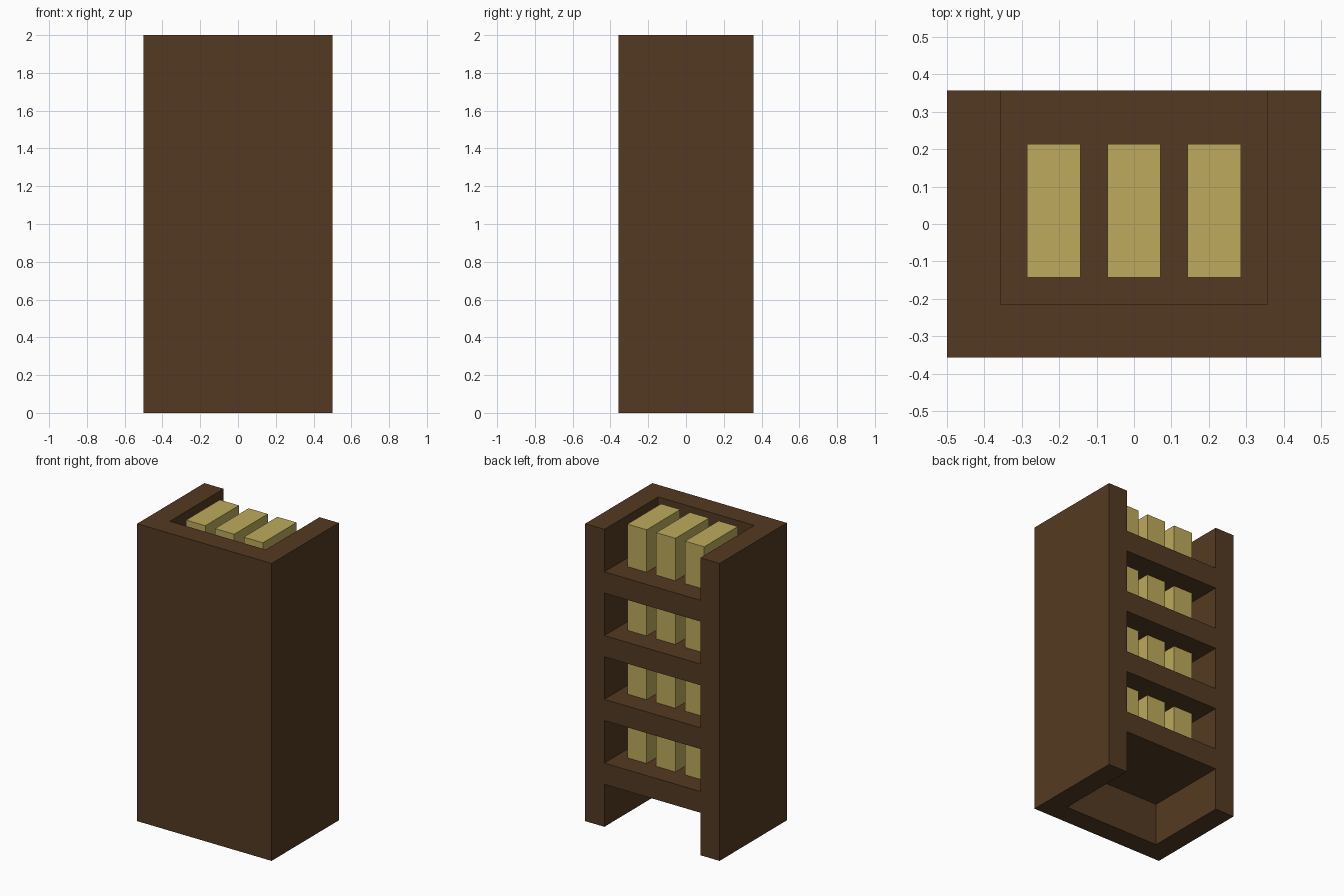
import bpy
import bmesh

if "Cube" in bpy.data.objects:
    bpy.data.objects.remove(bpy.data.objects["Cube"], do_unlink=True)

U = 1 / 14  # grid unit: the bookcase is 14 wide, 10 deep and 28 high


def make_material(name, rgb):
    mat = bpy.data.materials.new(name)
    mat.use_nodes = True
    mat.diffuse_color = (*rgb, 1)
    bsdf = next(n for n in mat.node_tree.nodes if n.type == 'BSDF_PRINCIPLED')
    bsdf.inputs["Base Color"].default_value = (*rgb, 1)
    return mat


def prism(name, outline, z0, z1, mat):
    """Extrude a counter-clockwise outline (grid units) from z0 to z1."""
    bm = bmesh.new()
    base = bm.faces.new([bm.verts.new((x * U, y * U, z0 * U)) for x, y in outline])
    top = bmesh.ops.extrude_face_region(bm, geom=[base])
    verts = [g for g in top["geom"] if isinstance(g, bmesh.types.BMVert)]
    bmesh.ops.translate(bm, verts=verts, vec=(0, 0, (z1 - z0) * U))
    bmesh.ops.recalc_face_normals(bm, faces=bm.faces)
    mesh = bpy.data.meshes.new(name)
    bm.to_mesh(mesh)
    bm.free()
    mesh.materials.append(mat)
    obj = bpy.data.objects.new(name, mesh)
    bpy.context.collection.objects.link(obj)
    return obj


def box(name, x0, x1, y0, y1, z0, z1, mat):
    return prism(name, [(x0, y0), (x1, y0), (x1, y1), (x0, y1)], z0, z1, mat)


wood = make_material("dark_wood", (0.0887, 0.0423, 0.0160))
paper = make_material("straw_yellow", (0.509, 0.402, 0.107))

# U-shaped case: closed front and sides, open at the back, top and bottom
prism("case", [(-7, -5), (7, -5), (7, 5), (5, 5), (5, -3),
               (-5, -3), (-5, 5), (-7, 5)], 0, 28, wood)

# Four shelves, each holding three blocks that fill the gap above
for row in range(4):
    z = 4 + 6 * row
    box(f"shelf_{row + 1}", -5, 5, -3, 5, z, z + 2, wood)
    for col, x in enumerate((-3, 0, 3)):
        box(f"book_{row + 1}_{col + 1}", x - 1, x + 1, -2, 3, z + 2, z + 6, paper)
